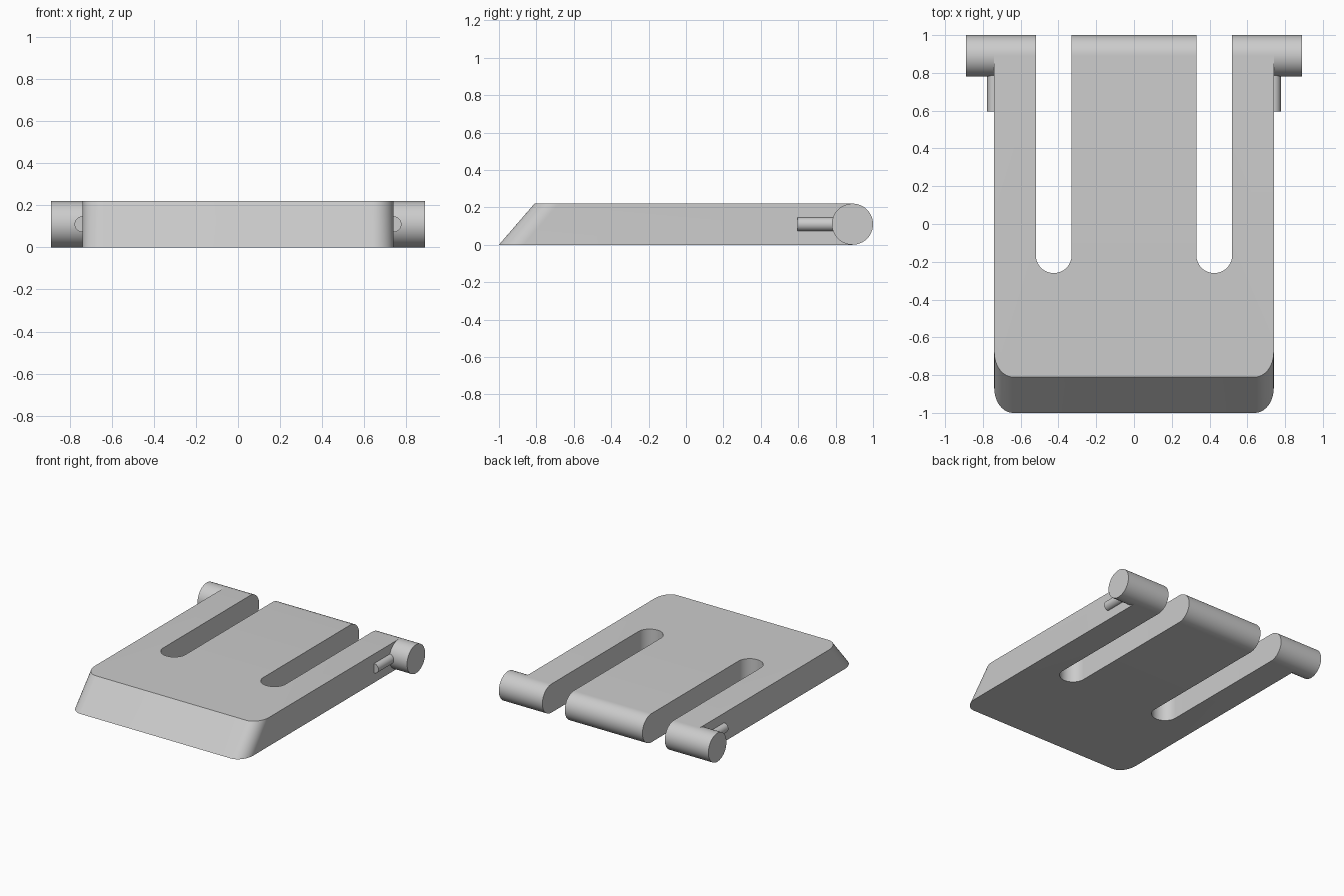
import bpy, bmesh, math
from mathutils import Matrix

cube = bpy.data.objects.get("Cube")
if cube:
    bpy.data.objects.remove(cube)

HALF_W, R, BACK = 0.74, 0.11, 0.89   # plate half width, hinge radius, hinge axis y

grey = bpy.data.materials.new("light grey")
grey.use_nodes = True
GREY = (0.6, 0.6, 0.6, 1)
grey.diffuse_color = GREY
grey.node_tree.nodes["Principled BSDF"].inputs["Base Color"].default_value = GREY


def finish(name, bm):
    bmesh.ops.recalc_face_normals(bm, faces=bm.faces)
    mesh = bpy.data.meshes.new(name)
    bm.to_mesh(mesh)
    bm.free()
    mesh.materials.append(grey)
    obj = bpy.data.objects.new(name, mesh)
    bpy.context.collection.objects.link(obj)
    return obj


def activate(obj):
    bpy.ops.object.select_all(action='DESELECT')
    obj.select_set(True)
    bpy.context.view_layer.objects.active = obj


def smooth(obj):
    activate(obj)
    bpy.ops.object.shade_smooth_by_angle(angle=math.radians(35))


def prism(points, depth):
    """Extrude a closed outline of 3D points along a vector."""
    bm = bmesh.new()
    face = bm.faces.new([bm.verts.new(p) for p in points])
    ext = bmesh.ops.extrude_face_region(bm, geom=[face], use_keep_orig=True)
    verts = [v for v in ext["geom"] if isinstance(v, bmesh.types.BMVert)]
    bmesh.ops.translate(bm, verts=verts, vec=depth)
    return bm


def arc(start, end, n):
    return [math.radians(start + (end - start) * i / n) for i in range(n + 1)]


def cylinder(name, radius, length, centre, axis, segments):
    bm = bmesh.new()
    turn = Matrix.Rotation(math.pi / 2, 4, 'Y' if axis == 'x' else 'X')
    bmesh.ops.create_cone(bm, cap_ends=True, segments=segments, radius1=radius,
                          radius2=radius, depth=length,
                          matrix=Matrix.Translation(centre) @ turn)
    obj = finish(name, bm)
    smooth(obj)


# Plate: side profile with slanted front and round back
side = [(-HALF_W, -0.81, 2 * R), (-HALF_W, -1, 0)]
side += [(-HALF_W, BACK + R * math.cos(a), R + R * math.sin(a)) for a in arc(-90, 90, 24)]
bm = prism(side, (2 * HALF_W, 0, 0))

# Round the two slanted front corners
corners = [e for e in bm.edges
           if all(v.co.y < -0.8 for v in e.verts)
           and abs(e.verts[0].co.x - e.verts[1].co.x) < 0.01]
bmesh.ops.bevel(bm, geom=corners, offset=0.1, segments=12, profile=0.5,
                affect='EDGES', clamp_overlap=False)
plate = finish("hinged_plate", bm)

# Two round-ended slots open at the back
for s in (-1, 1):
    outline = [(s * 0.425 + 0.095 * math.cos(a), -0.165 + 0.095 * math.sin(a), -0.1)
               for a in arc(180, 360, 24)]
    outline += [(s * 0.425 + 0.095, 1.2, -0.1), (s * 0.425 - 0.095, 1.2, -0.1)]
    cutter = finish("slot_cutter", prism(outline, (0, 0, 0.5)))
    cutter.hide_render = True
    activate(plate)
    mod = plate.modifiers.new("slot", 'BOOLEAN')
    mod.operation, mod.solver, mod.object = 'DIFFERENCE', 'EXACT', cutter
    bpy.ops.object.modifier_apply(modifier=mod.name)
    bpy.data.objects.remove(cutter)
smooth(plate)

# Hinge pins and small stop pegs on both sides
for s, label in ((1, "left"), (-1, "right")):
    cylinder(label + "_hinge_pin", R, 0.15, (s * (HALF_W + 0.075), BACK, R), 'x', 48)
    cylinder(label + "_stop_peg", 0.037, 0.22, (s * HALF_W, 0.705, R), 'y', 24)
